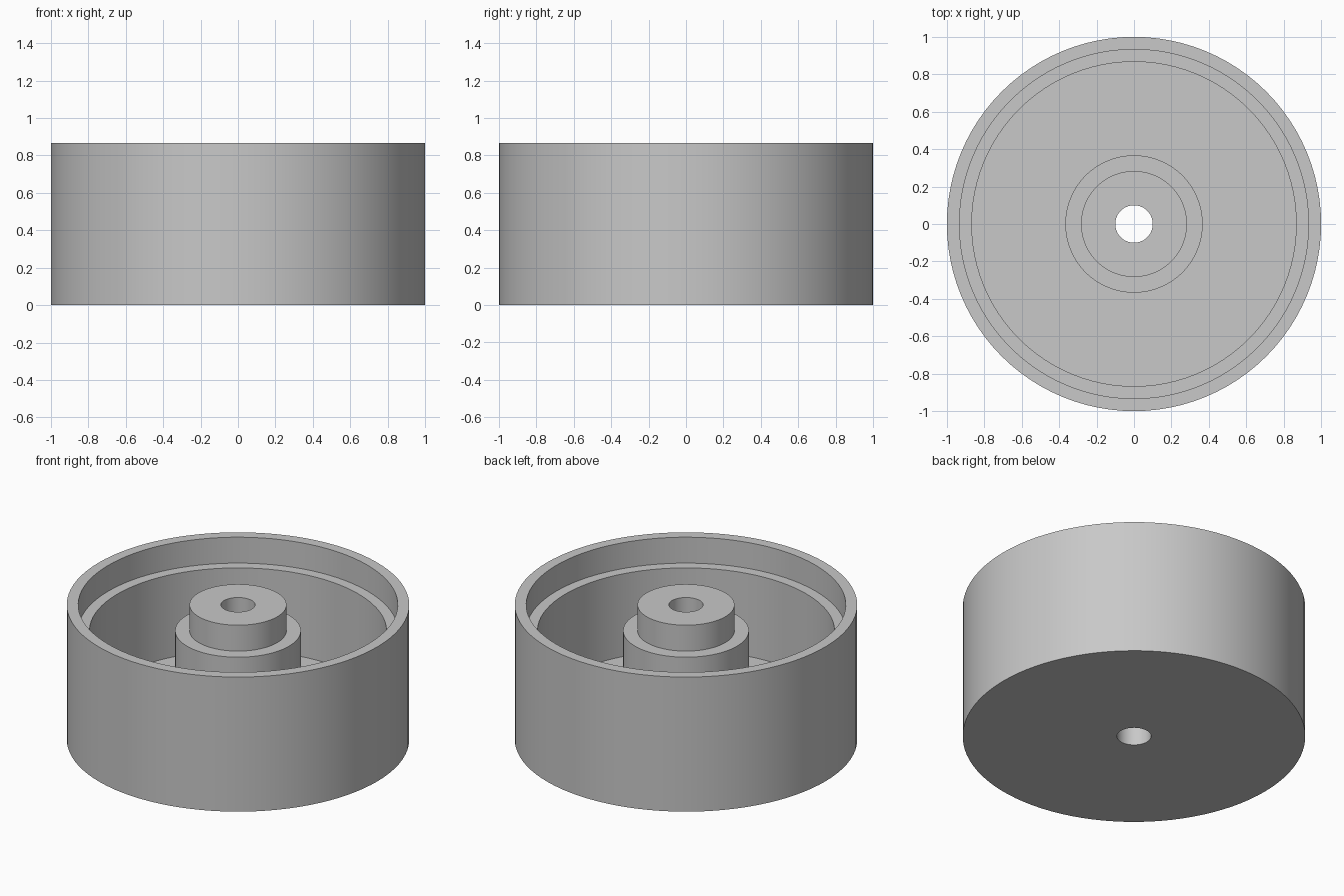
import bpy
import bmesh
from math import radians, tau
from mathutils import Matrix

cube = bpy.data.objects.get("Cube")
if cube:
    bpy.data.objects.remove(cube, do_unlink=True)

SEGMENTS = 96
HEIGHT, LEDGE, FLOOR = 0.867, 0.70, 0.167
BORE, HUB, COLLAR = 0.10, 0.283, 0.367
POCKET, RECESS, OUTER = 0.867, 0.933, 1.0


def flat_material(name, color):
    mat = bpy.data.materials.new(name)
    mat.use_nodes = True
    mat.diffuse_color = color
    mat.node_tree.nodes["Principled BSDF"].inputs["Base Color"].default_value = color
    return mat


def lathe(name, profile, mat):
    """Turn a closed (radius, height) profile around the z axis."""
    bm = bmesh.new()
    rings = []
    for i in range(SEGMENTS):
        turn = Matrix.Rotation(tau * i / SEGMENTS, 3, "Z")
        rings.append([bm.verts.new(turn @ Matrix.Identity(3).col[0] * r) for r, z in profile])
        for vert, (r, z) in zip(rings[-1], profile):
            vert.co.z = z
    count = len(profile)
    for i in range(SEGMENTS):
        a, b = rings[i - 1], rings[i]
        for j in range(count):
            bm.faces.new((a[j - 1], b[j - 1], b[j], a[j]))
    bmesh.ops.recalc_face_normals(bm, faces=bm.faces[:])
    mesh = bpy.data.meshes.new(name)
    bm.to_mesh(mesh)
    bm.free()
    mesh.materials.append(mat)
    obj = bpy.data.objects.new(name, mesh)
    bpy.context.collection.objects.link(obj)
    bpy.ops.object.select_all(action="DESELECT")
    obj.select_set(True)
    bpy.context.view_layer.objects.active = obj
    bpy.ops.object.shade_smooth_by_angle(angle=radians(30))
    return obj


grey = flat_material("plain grey", (0.58, 0.58, 0.58, 1.0))

# One turned solid: bored stepped hub, floor, and outer wall with a recessed rim
lathe("cup_with_hub", [
    (BORE, 0), (BORE, HEIGHT),              # centre bore
    (HUB, HEIGHT), (HUB, LEDGE),            # hub boss
    (COLLAR, LEDGE), (COLLAR, FLOOR),       # hub collar
    (POCKET, FLOOR), (POCKET, LEDGE),       # floor and inner wall
    (RECESS, LEDGE), (RECESS, HEIGHT),      # rim recess
    (OUTER, HEIGHT), (OUTER, 0),            # outer wall
], grey)
